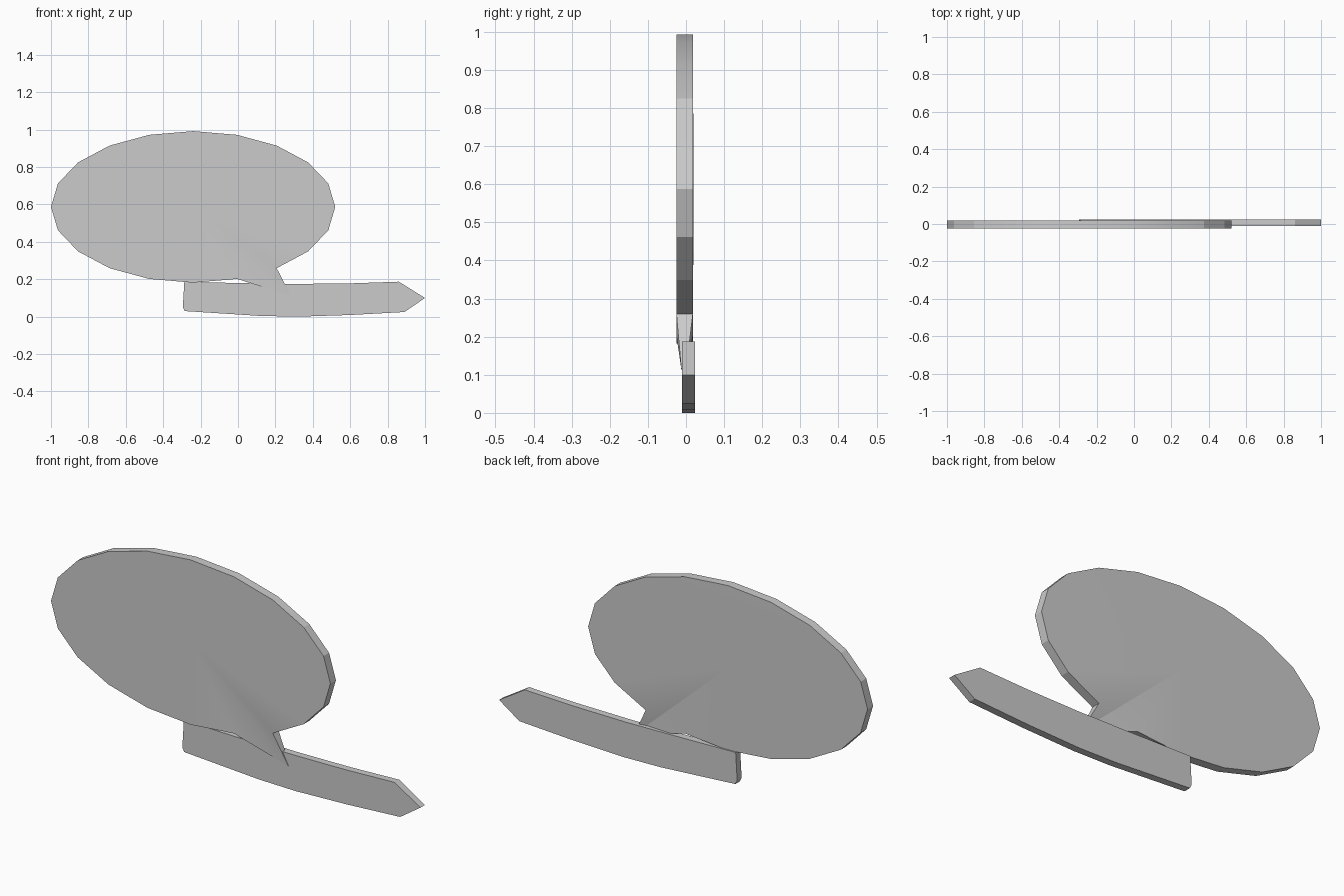
import bpy, bmesh, math

if "Cube" in bpy.data.objects:
    bpy.data.objects.remove(bpy.data.objects["Cube"])


def finish(name, bm):
    bmesh.ops.recalc_face_normals(bm, faces=bm.faces[:])
    mesh = bpy.data.meshes.new(name)
    bm.to_mesh(mesh)
    bm.free()
    obj = bpy.data.objects.new(name, mesh)
    bpy.context.collection.objects.link(obj)
    return obj


# Speech bubble: 20-sided ellipse with a tapered tail between two rim points
CX, CZ, RX, RZ = -0.24, 0.587, 0.76, 0.405


def bubble_side(bm, y_rim, y_centre, y_tip):
    ring = []
    for i in range(20):
        a = math.radians(-54 + 18 * i)
        ring.append(bm.verts.new((CX + RX * math.cos(a), y_rim, CZ + RZ * math.sin(a))))
    ring.append(bm.verts.new((0.283, y_tip, 0.112)))
    centre = bm.verts.new((CX, y_centre, CZ))
    for a, b in zip(ring, ring[1:] + ring[:1]):
        bm.faces.new((centre, a, b))
    return ring


bm = bmesh.new()
front = bubble_side(bm, -0.025, -0.025, -0.012)
back = bubble_side(bm, 0.018, 0.020, 0.0)
for i in range(21):
    j = (i + 1) % 21
    bm.faces.new((front[i], front[j], back[j], back[i]))
bubble = finish("speech_bubble", bm)
bubble.select_set(True)
bpy.context.view_layer.objects.active = bubble
bpy.ops.object.shade_smooth_by_angle(angle=math.radians(16))

# Pointed base bar: extruded outline with a slightly bowed lower edge
outline = [(-0.287, 0.186), (-0.295, 0.05), (-0.285, 0.03), (0.12, 0.004),
           (0.32, 0.0), (0.60, 0.009), (0.89, 0.025), (1.0, 0.1),
           (0.86, 0.187), (0.60, 0.178), (0.30, 0.175), (0.0, 0.180)]
bm = bmesh.new()
face = bm.faces.new([bm.verts.new((x, -0.011, z)) for x, z in outline])
ext = bmesh.ops.extrude_face_region(bm, geom=[face], use_keep_orig=True)
bmesh.ops.translate(bm, vec=(0, 0.035, 0),
                    verts=[v for v in ext["geom"] if isinstance(v, bmesh.types.BMVert)])
finish("base_bar", bm)
